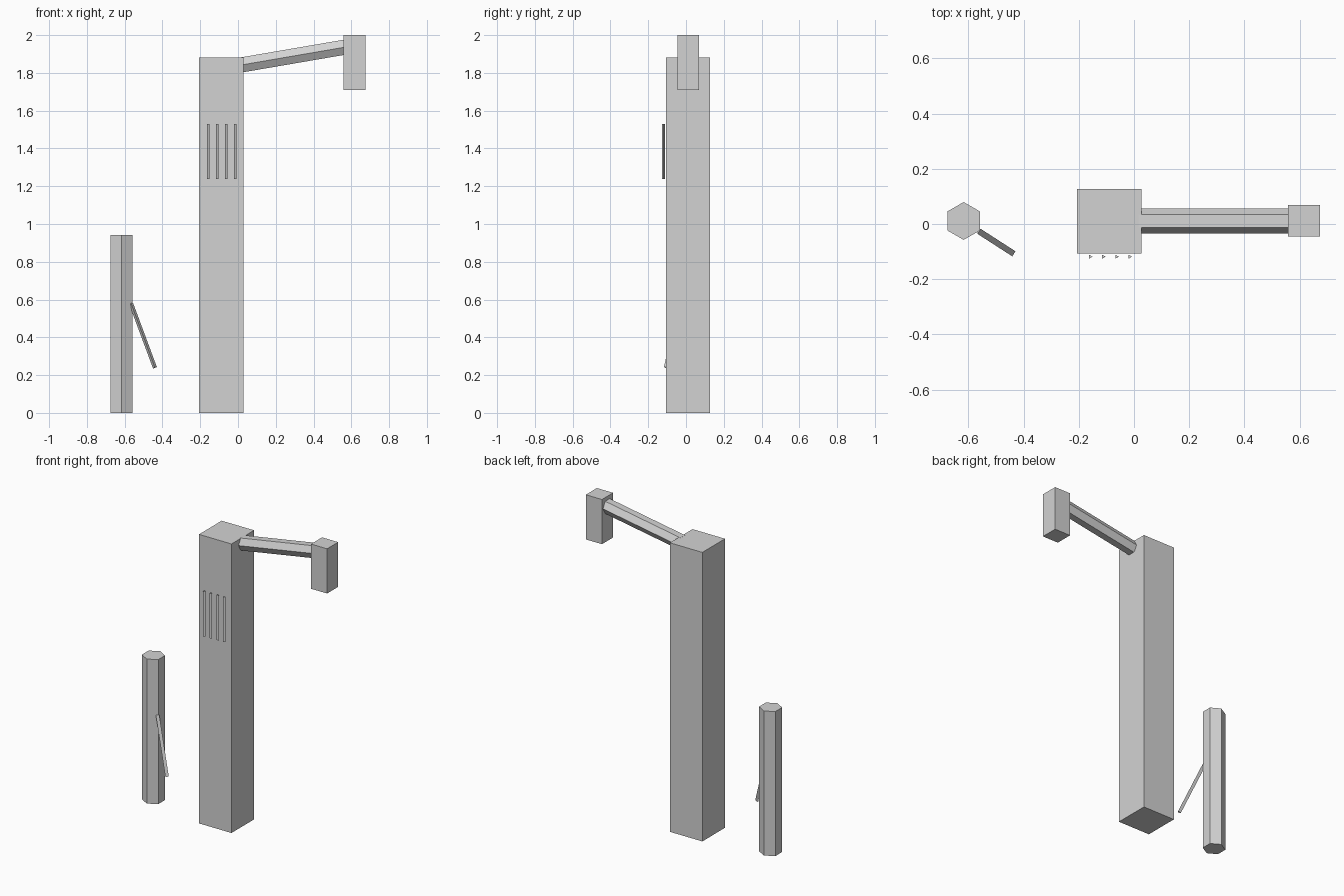
import bpy
import bmesh
import math
from mathutils import Vector

cube = bpy.data.objects.get("Cube")
if cube:
    bpy.data.objects.remove(cube, do_unlink=True)

# Single grey material
grey = bpy.data.materials.new("plain_grey")
grey.use_nodes = True
colour = (0.65, 0.65, 0.65, 1.0)
grey.diffuse_color = colour
for node in grey.node_tree.nodes:
    if node.type == "BSDF_PRINCIPLED":
        node.inputs["Base Color"].default_value = colour


def finish(name, bm):
    bmesh.ops.recalc_face_normals(bm, faces=bm.faces)
    mesh = bpy.data.meshes.new(name)
    bm.to_mesh(mesh)
    bm.free()
    mesh.materials.append(grey)
    obj = bpy.data.objects.new(name, mesh)
    bpy.context.collection.objects.link(obj)
    return obj


def box(name, low, high):
    low, high = Vector(low), Vector(high)
    bm = bmesh.new()
    bmesh.ops.create_cube(bm, size=1)
    bmesh.ops.scale(bm, vec=high - low, verts=bm.verts)
    bmesh.ops.translate(bm, vec=(low + high) / 2, verts=bm.verts)
    return finish(name, bm)


def prism(name, start, end, radius, sides, corner):
    """Flat-sided bar from start to end, with one edge turned towards corner."""
    start, end, corner = Vector(start), Vector(end), Vector(corner)
    axis = (end - start).normalized()
    u = (corner - axis * corner.dot(axis)).normalized()
    v = axis.cross(u)
    bm = bmesh.new()
    ring = []
    for i in range(sides):
        a = math.tau * i / sides
        ring.append(bm.verts.new(start + radius * (u * math.cos(a) + v * math.sin(a))))
    base = bm.faces.new(ring)
    top = bmesh.ops.extrude_face_region(bm, geom=[base], use_keep_orig=True)["geom"]
    moved = [g for g in top if isinstance(g, bmesh.types.BMVert)]
    bmesh.ops.translate(bm, vec=end - start, verts=moved)
    return finish(name, bm)


# Tall column and the head hung from its arm
box("column", (-0.206, -0.107, 0), (0.028, 0.126, 1.882))
box("arm_head", (0.558, -0.046, 1.709), (0.674, 0.068, 2.0))
prism("arm", (0.023, 0.011, 1.843), (0.565, 0.011, 1.936), 0.046, 6, (0, 1, 0))

# Row of thin vertical ribs on the column front
for i in range(4):
    x = -0.159 + 0.0477 * i
    prism(f"front_rib_{i + 1}", (x, -0.1185, 1.237), (x, -0.1185, 1.53), 0.0086, 3, (1, 0, 0))

# Short post with its slanted lever
prism("post", (-0.617, 0.011, 0), (-0.617, 0.011, 0.941), 0.0685, 6, (0, 1, 0))
prism("lever", (-0.5655, -0.024, 0.578), (-0.44, -0.105, 0.24), 0.0125, 3, (-0.85, 0.53, 0))
